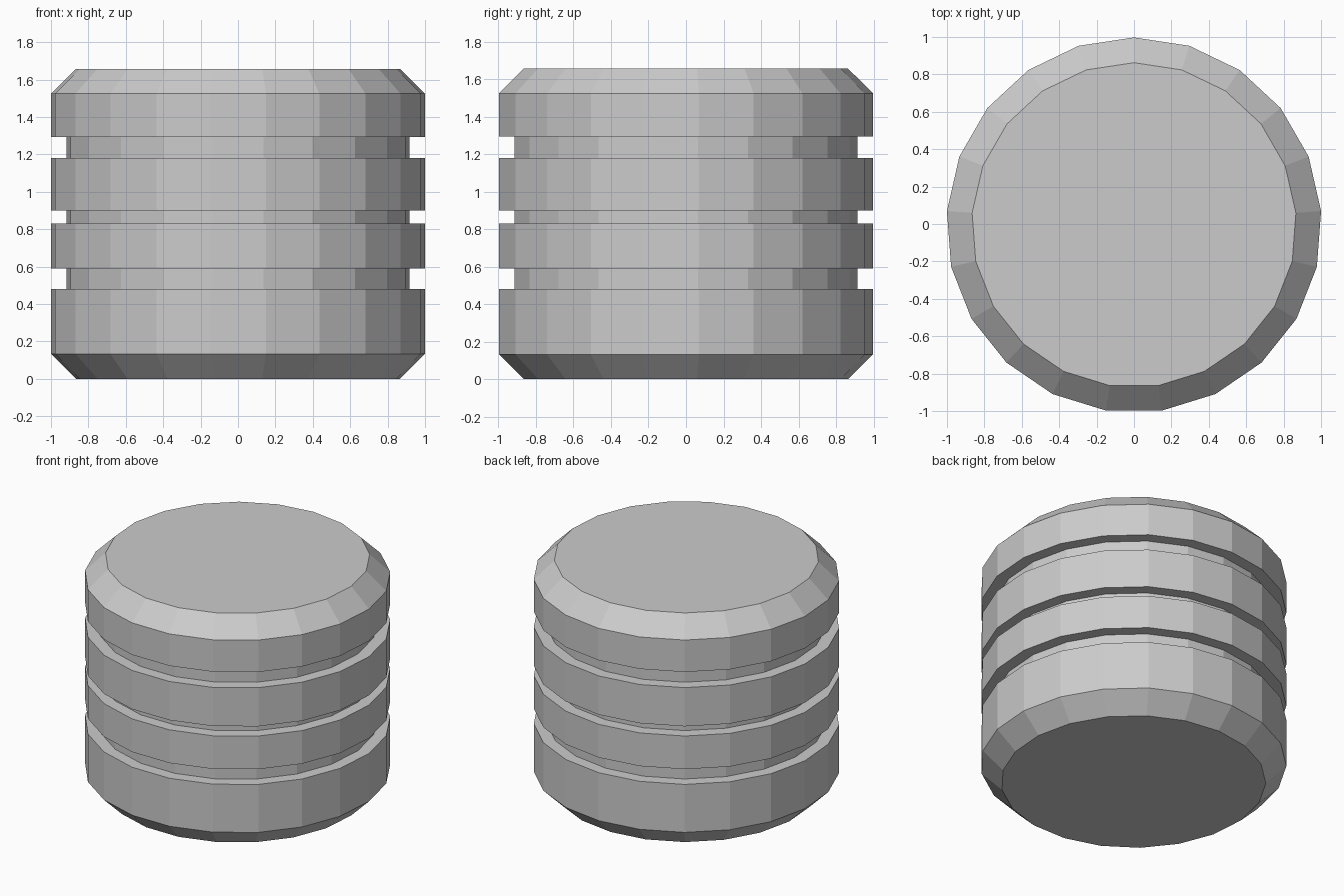
import bpy, bmesh, math

if "Cube" in bpy.data.objects:
    bpy.data.objects.remove(bpy.data.objects["Cube"])

SIDES = 21
R, R_GROOVE, R_CAP = 1.003, 0.919, 0.868   # body, groove and chamfered end radii
HEIGHT, CHAMFER = 1.657, 0.133
GROOVES = [(0.48, 0.59), (0.83, 0.90), (1.18, 1.293)]
Y_SHIFT = -R * (1 - math.cos(math.pi / SIDES)) / 2   # centres the odd-sided outline

# Side profile (radius, height): chamfered drum with three square grooves
profile = [(R_CAP, 0), (R, CHAMFER)]
for low, high in GROOVES:
    profile += [(R, low), (R_GROOVE, low), (R_GROOVE, high), (R, high)]
profile += [(R, HEIGHT - CHAMFER), (R_CAP, HEIGHT)]

bm = bmesh.new()


def ring(radius, z):
    verts = []
    for i in range(SIDES):
        a = math.pi / 2 + math.tau * i / SIDES
        verts.append(bm.verts.new((radius * math.cos(a), radius * math.sin(a) + Y_SHIFT, z)))
    return verts


# Walls between successive rings
rings = [ring(r, z) for r, z in profile]
for a, b in zip(rings, rings[1:]):
    for i in range(SIDES):
        j = (i + 1) % SIDES
        bm.faces.new((a[i], a[j], b[j], b[i]))

# Flat end caps
bm.faces.new(rings[0][::-1])
bm.faces.new(rings[-1])

mesh = bpy.data.meshes.new("grooved_drum")
bm.to_mesh(mesh)
bm.free()
bpy.context.collection.objects.link(bpy.data.objects.new("grooved_drum", mesh))
